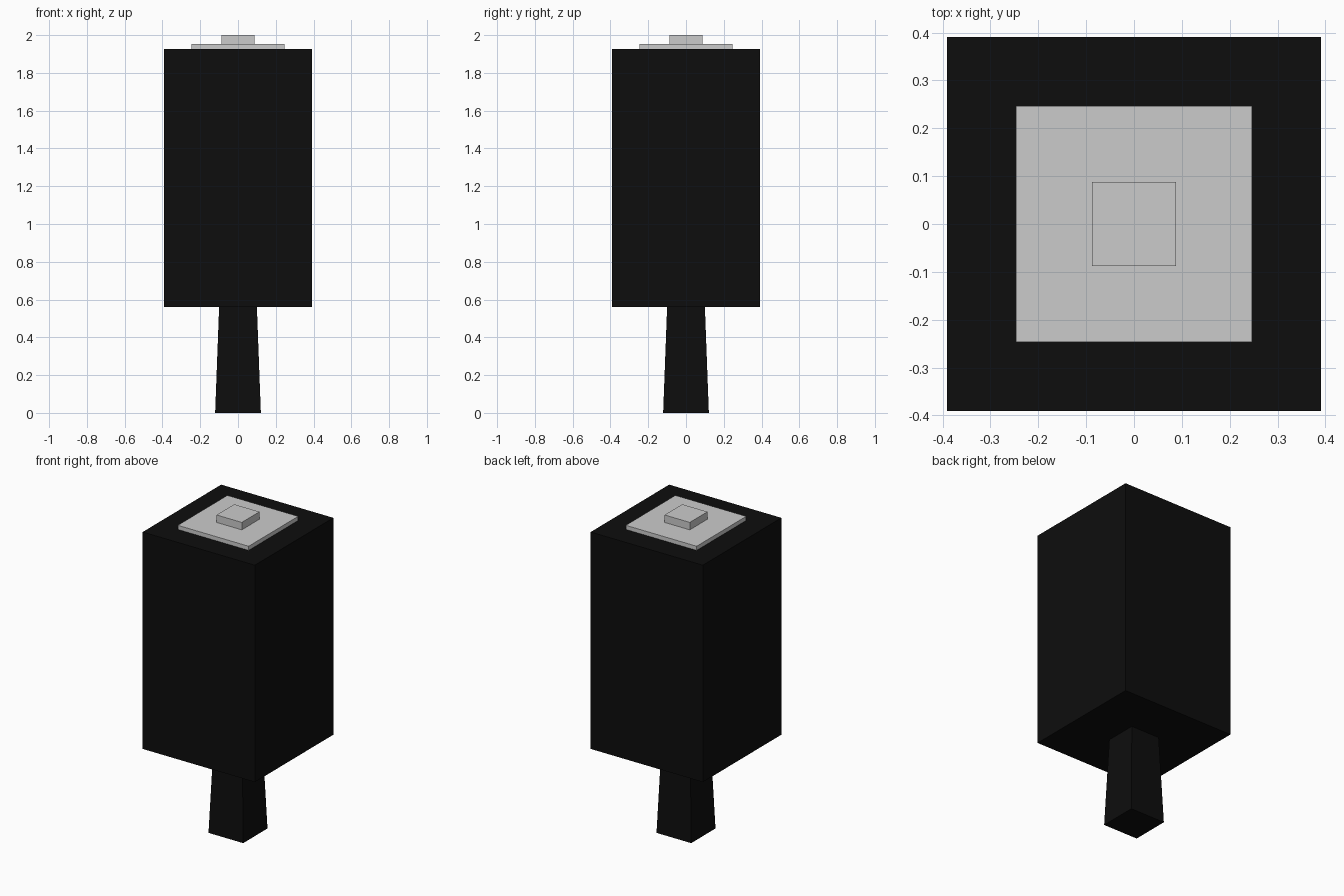
import bpy, bmesh

if "Cube" in bpy.data.objects:
    bpy.data.objects.remove(bpy.data.objects["Cube"])

black = bpy.data.materials.new("black")
black.diffuse_color = (0.004, 0.004, 0.004, 1)
black.use_nodes = True
black.node_tree.nodes["Principled BSDF"].inputs["Base Color"].default_value = black.diffuse_color


def square_block(name, z0, z1, half_bottom, half_top=None, material=None):
    """Square block, optionally tapered, between two heights."""
    half_top = half_top or half_bottom
    bm = bmesh.new()
    bmesh.ops.create_cube(bm, size=2)
    for v in bm.verts:
        half, z = (half_top, z1) if v.co.z > 0 else (half_bottom, z0)
        v.co = (v.co.x * half, v.co.y * half, z)
    mesh = bpy.data.meshes.new(name)
    bm.to_mesh(mesh)
    bm.free()
    if material:
        mesh.materials.append(material)
    obj = bpy.data.objects.new(name, mesh)
    bpy.context.collection.objects.link(obj)
    return obj


# Tapered handle under the main block
square_block("handle", 0, 0.56, 0.121, 0.10, black)
# Large main block
square_block("body", 0.56, 1.927, 0.391, material=black)
# Grey cap plate and raised button on top
square_block("top_plate", 1.927, 1.953, 0.247)
square_block("top_button", 1.953, 2.0, 0.088)
